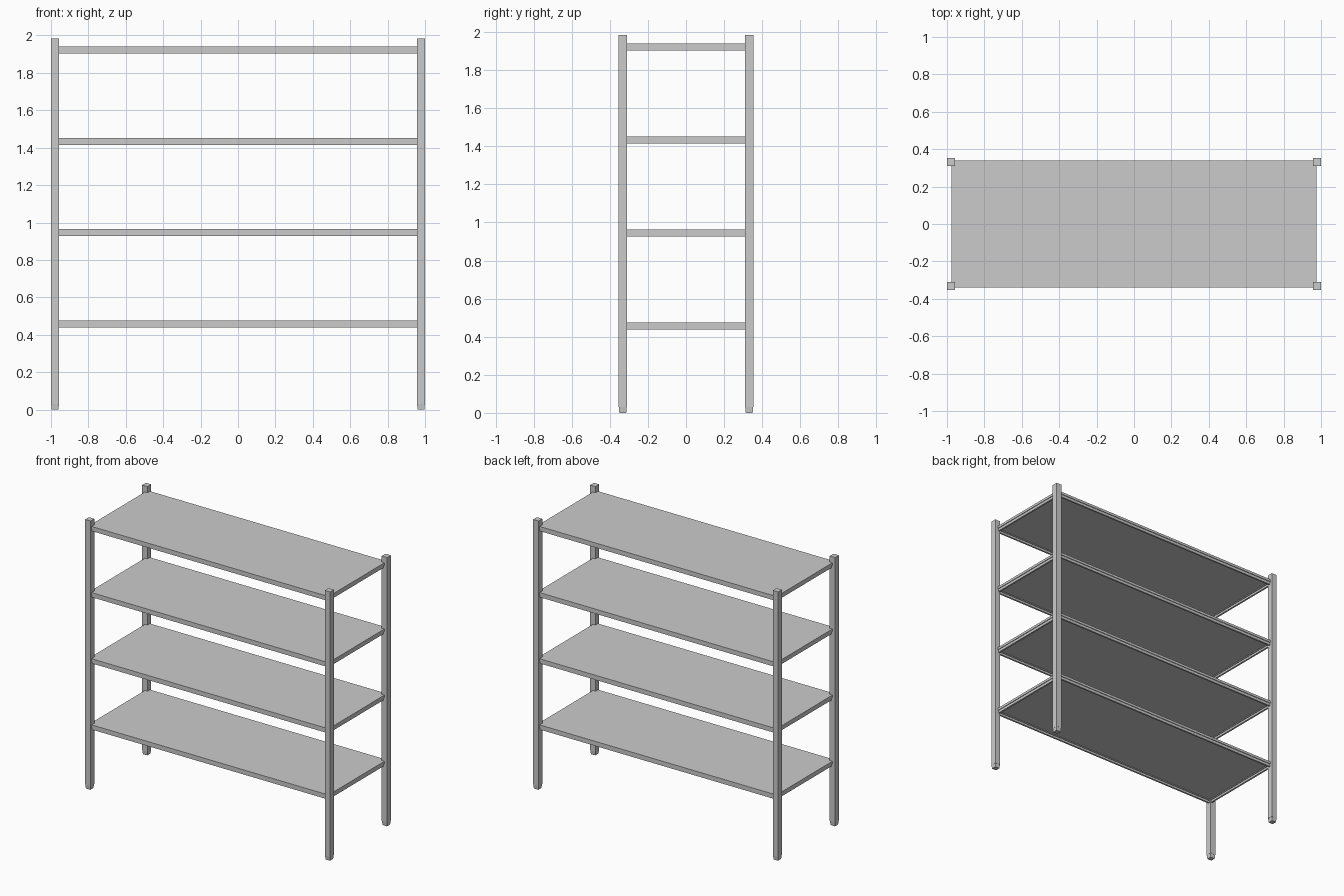
import bpy, bmesh

if "Cube" in bpy.data.objects:
    bpy.data.objects.remove(bpy.data.objects["Cube"])

POST_W, POST_TOP, FOOT_H = 0.044, 1.985, 0.03
POST_X, POST_Y = 0.978, 0.332        # post centres
SHELF_X, SHELF_Y = 0.977, 0.34       # shelf half sizes
SHELF_TOPS = [0.476 + 0.488 * i for i in range(4)]


def mesh_object(name, bm):
    bmesh.ops.recalc_face_normals(bm, faces=bm.faces)
    me = bpy.data.meshes.new(name)
    bm.to_mesh(me)
    bm.free()
    ob = bpy.data.objects.new(name, me)
    bpy.context.collection.objects.link(ob)
    return ob


def rings(name, sections, hx, hy, loc, closed=False):
    """Loft rectangles: each section is (inset, z) from half sizes hx, hy."""
    bm = bmesh.new()
    loops = []
    for inset, z in sections:
        x, y = hx - inset, hy - inset
        loops.append([bm.verts.new(p) for p in
                      ((-x, -y, z), (x, -y, z), (x, y, z), (-x, y, z))])
    pairs = list(zip(loops, loops[1:]))
    if closed:
        pairs.append((loops[-1], loops[0]))
    for a, b in pairs:
        for i in range(4):
            j = (i + 1) % 4
            bm.faces.new((a[i], a[j], b[j], b[i]))
    if not closed:
        bm.faces.new(loops[0])
        bm.faces.new(loops[-1])
    ob = mesh_object(name, bm)
    ob.location = loc
    return ob


# Four square posts, each with a small tapered foot
h = POST_W / 2
for sy, side in ((-1, "front"), (1, "back")):
    for sx, hand in ((-1, "left"), (1, "right")):
        loc = (sx * POST_X, sy * POST_Y, 0)
        rings(f"{side}_{hand}_post", [(0, FOOT_H), (0, POST_TOP)], h, h, loc)
        rings(f"{side}_{hand}_foot", [(0.004, 0), (0.001, FOOT_H)], h, h, loc)

# Four shelves: a thin board sitting flush in a stepped rail frame
frame_profile = [(0, 0), (0, -0.018), (0.005, -0.018), (0.005, -0.037),
                 (0.018, -0.037), (0.018, -0.022), (0.024, -0.022), (0.024, 0)]
for n, z in enumerate(SHELF_TOPS, 1):
    rings(f"shelf_frame_{n}", frame_profile, SHELF_X, SHELF_Y, (0, 0, z), closed=True)
    rings(f"shelf_board_{n}", [(0.024, -0.016), (0.024, 0)], SHELF_X, SHELF_Y, (0, 0, z))
